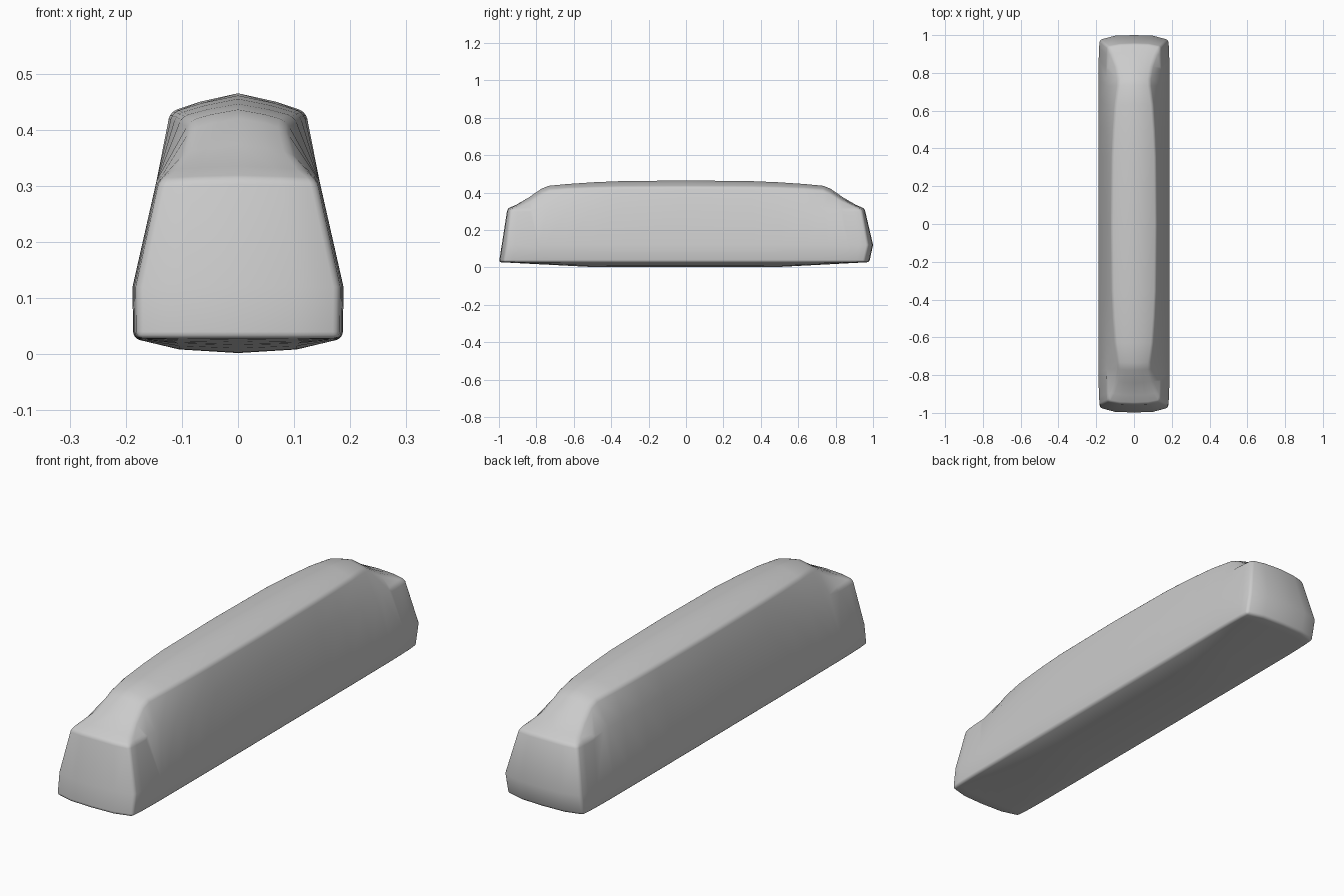
import bpy, bmesh

if "Cube" in bpy.data.objects:
    bpy.data.objects.remove(bpy.data.objects["Cube"])

# Half-length stations: fraction along y, shoulder x, shoulder z, ridge z, side scale
STATIONS = [
    (0.00, .121, .432, .465, 1.00),
    (0.37, .117, .431, .461, 1.00),
    (0.52, .110, .428, .455, 1.00),
    (0.66, .100, .424, .446, 1.00),
    (0.77, .085, .417, .436, 1.00),
    (0.81, .083, .402, .420, 1.00),
    (0.88, .093, .360, .374, .995),
    (0.95, .115, .330, .335, .985),
    (1.00, .140, .310, .314, .965),
]


def section(bm, t, sx, sz, tz, k, s):
    """Right half of a cross-section, from keel round to roof ridge."""
    bot = .98 if s > 0 else 1.0
    low = 1.0 if s > 0 else .985
    keel = .002 + .026 * max(0, (t - .5) / .5)
    e = t ** 4                      # rounding of the end faces in plan
    y = lambda end, bow: s * t * (end - bow * e)
    pts = [
        (0, y(bot, 0), keel),
        (.105 * k, y(bot, .004), keel * .75 + .007),
        (.187 * k, y(bot, .025), .028),
        (.188 * k, y(low, .025), .12),
        (.145 * k, y(.955, .015), .31),
        (sx, y(.955, .015), sz),
        (sx * .55, y(.955, .003), sz + (tz - sz) * .55),
        (0, y(.955, 0), tz),
    ]
    return [bm.verts.new(p) for p in pts]


bm = bmesh.new()
order = [(st, -1) for st in reversed(STATIONS)] + [(st, 1) for st in STATIONS[1:]]
rings = [section(bm, *st, s) for st, s in order]

# Skin between neighbouring sections
for a, b in zip(rings, rings[1:]):
    for i in range(len(a) - 1):
        bm.faces.new((a[i], a[i + 1], b[i + 1], b[i]))

# Bowed end faces
for r, s in ((rings[0], -1), (rings[-1], 1)):
    low = 1.0 if s > 0 else .985
    c = bm.verts.new((0, s * low, .12))
    m = bm.verts.new((.1, s * (low - .003), .12))
    for f in ((r[0], r[1], m, c), (r[1], r[2], r[3], m),
              (c, m, r[6], r[7]), (m, r[3], r[4], r[6]), (r[4], r[5], r[6])):
        bm.faces.new(f)
bmesh.ops.remove_doubles(bm, verts=bm.verts, dist=.008)
bmesh.ops.recalc_face_normals(bm, faces=bm.faces)

mesh = bpy.data.meshes.new("body_shell")
bm.to_mesh(mesh)
bm.free()
body = bpy.data.objects.new("body_shell", mesh)
bpy.context.collection.objects.link(body)

# Mirror to the left half and soften the hard edges
mir = body.modifiers.new("mirror", 'MIRROR')
mir.use_clip = True
bev = body.modifiers.new("soft_edges", 'BEVEL')
bev.width = .012
bev.segments = 3
bev.limit_method = 'ANGLE'
bev.angle_limit = .55
bpy.context.view_layer.objects.active = body
body.select_set(True)
bpy.ops.object.shade_smooth()
